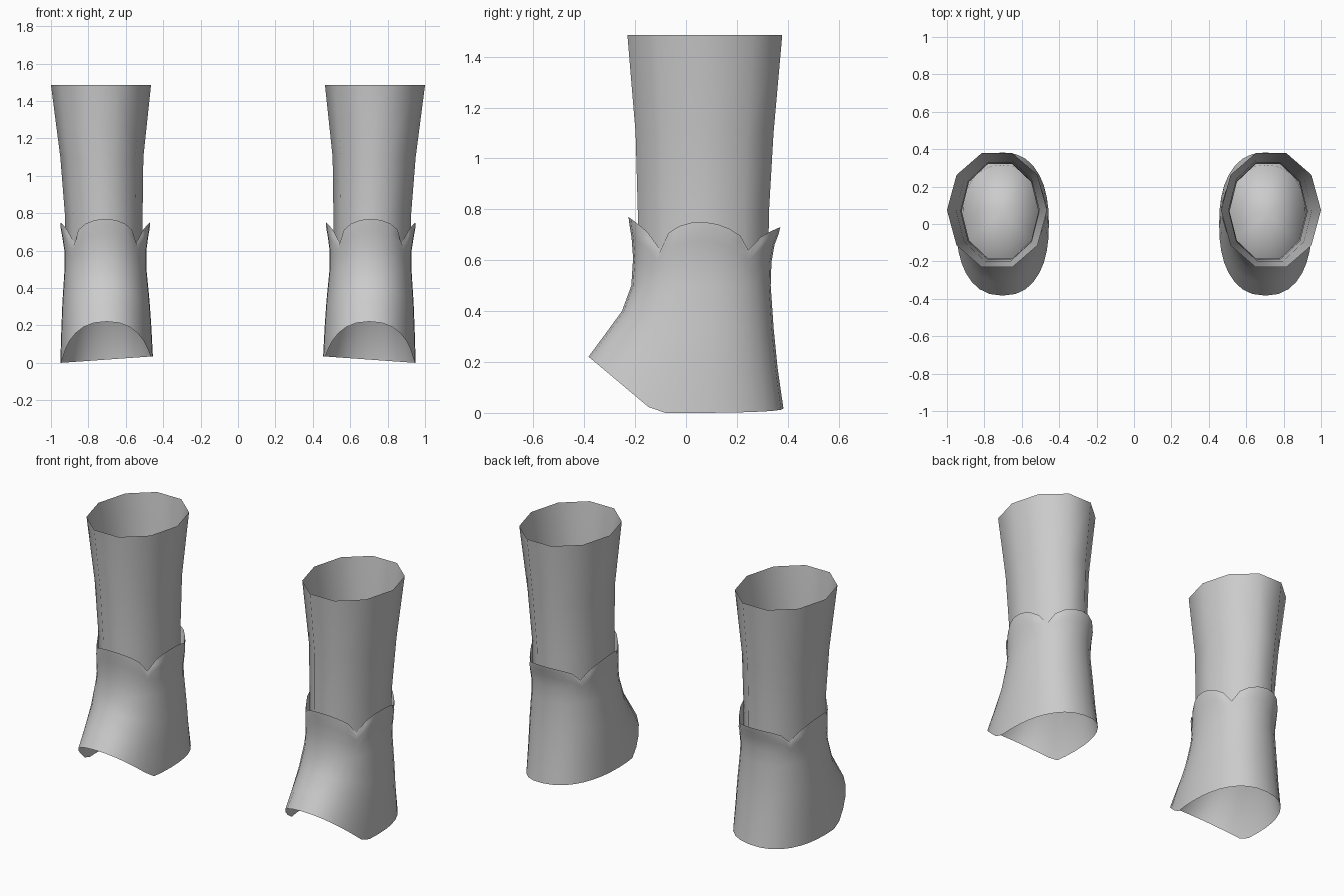
import bpy, bmesh, math
from math import cos, sin, pi

cube = bpy.data.objects.get("Cube")
if cube:
    bpy.data.objects.remove(cube, do_unlink=True)

grey = bpy.data.materials.new("plain_grey")
grey.use_nodes = True
grey.diffuse_color = (0.6, 0.6, 0.6, 1)
grey.node_tree.nodes["Principled BSDF"].inputs["Base Color"].default_value = (0.6, 0.6, 0.6, 1)


def rounded(v, power):
    return math.copysign(abs(v) ** power, v)


def ring_point(angle, cx, hx, front, back, power=1.0):
    """Point on an oval given by its centre x, half width, front y and back y."""
    x = cx + hx * rounded(cos(angle), power)
    y = (front + back) / 2 + (back - front) / 2 * rounded(sin(angle), power)
    return x, y


def build(name, rings, side, apex=None):
    """Skin stacked rings; with an apex, close the last ring as a fan."""
    bm = bmesh.new()
    rows = [[bm.verts.new((side * x, y, z)) for x, y, z in ring] for ring in rings]
    n = len(rows[0])
    for low, high in zip(rows, rows[1:]):
        for i in range(n):
            j = (i + 1) % n
            bm.faces.new((low[i], low[j], high[j], high[i]))
    if apex:
        tip = bm.verts.new((side * apex[0], apex[1], apex[2]))
        for i in range(n):
            bm.faces.new((rows[-1][i], rows[-1][(i + 1) % n], tip))
        # The lining faces into the hollow
        bmesh.ops.reverse_faces(bm, faces=bm.faces[:])
    if side < 0:
        bmesh.ops.reverse_faces(bm, faces=bm.faces[:])
    mesh = bpy.data.meshes.new(name)
    bm.to_mesh(mesh)
    bm.free()
    mesh.materials.append(grey)
    obj = bpy.data.objects.new(name, mesh)
    bpy.context.collection.objects.link(obj)
    bpy.ops.object.select_all(action='DESELECT')
    bpy.context.view_layer.objects.active = obj
    obj.select_set(True)
    bpy.ops.object.shade_smooth_by_angle(angle=math.radians(60))


# Shaft: z, centre x, half width, front y, back y
SHAFT = [(0.55, 0.716, 0.205, -0.198, 0.335), (0.80, 0.718, 0.208, -0.203, 0.340),
         (1.10, 0.728, 0.222, -0.212, 0.358), (1.485, 0.7325, 0.2675, -0.246, 0.394)]
shaft = [[(*ring_point(2 * pi * i / 10, *oval), z) for i in range(10)]
         for z, *oval in SHAFT]

# Lower cover: fraction from hem to ankle, then centre x, half width, front y, back y
SKIRT = [(0.0, 0.7025, 0.2475, -0.383, 0.383), (0.33, 0.704, 0.241, -0.315, 0.360),
         (0.64, 0.706, 0.233, -0.252, 0.345), (1.0, 0.7085, 0.219, -0.215, 0.333)]
# Flaring collar: fraction from ankle to scalloped edge
COLLAR = [(0.4, 0.709, 0.219, -0.208, 0.336), (0.7, 0.71, 0.230, -0.214, 0.348),
          (0.88, 0.71, 0.238, -0.222, 0.364), (1.0, 0.71, 0.240, -0.226, 0.371)]
ANKLE = 0.5
SEG = 32
turns = [2 * pi * i / SEG for i in range(SEG)]
# Narrow the side scallops and widen the front and back ones
angles = [math.atan2(0.84 * sin(t), cos(t)) for t in turns]


def hem_height(x, y):
    return max(0.0707 * (0.95 - x), 0.84 * (-0.12 - y))


cover = []
for f, *oval in SKIRT:
    ring = []
    for a in angles:
        z0 = hem_height(*ring_point(a, *SKIRT[0][1:], 0.86))
        x, y = ring_point(a, *oval, 0.86 + 0.06 * f)
        ring.append((x, y, z0 + (ANKLE - z0) * f))
    cover.append(ring)
for g, cx, hx, front, back in COLLAR:
    ring = []
    for t, a in zip(turns, angles):
        lobe = abs(cos(2 * t)) ** 0.6
        # Valleys tuck in against the shaft close to the edge
        s = 1 - 0.11 * g ** 4 * (1 - lobe)
        mid, half = (front + back) / 2, (back - front) / 2 * s
        x, y = ring_point(a, cx, hx * s, mid - half, mid + half, 0.92 + 0.06 * g)
        top = 0.64 + (0.11 - 0.02 * sin(a)) * lobe
        ring.append((x, y, ANKLE + (top - ANKLE) * g))
    cover.append(ring)

# Hollow underside: hem, then a ring drawn in from the cover wall
hollow = [cover[0], [(0.706 + (x - 0.706) * 0.9, 0.05 + (y - 0.05) * 0.9, z)
                     for x, y, z in cover[2]]]

for side, label in ((1, "left"), (-1, "right")):
    build(label + "_shaft", shaft, side)
    build(label + "_scalloped_cover", cover, side)
    build(label + "_hollow_lining", hollow, side, apex=(0.706, 0.06, 0.5))
